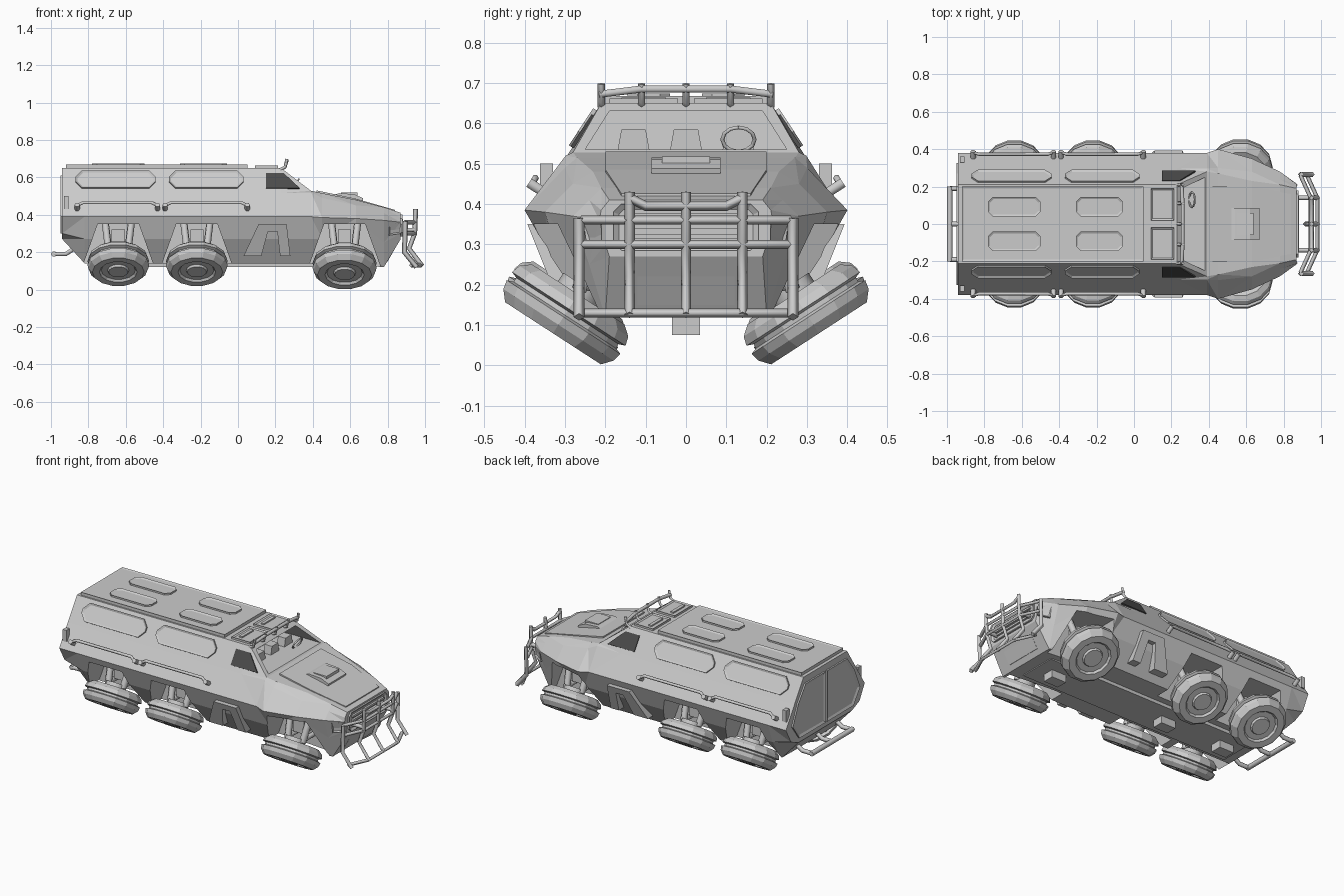
import bpy
import bmesh
from math import radians, cos, sin, tau
from mathutils import Matrix, Vector

cube = bpy.data.objects.get("Cube")
if cube:
    bpy.data.objects.remove(cube, do_unlink=True)


def make_material(name, value):
    mat = bpy.data.materials.new(name)
    mat.use_nodes = True
    colour = (value, value, value, 1)
    mat.diffuse_color = colour
    mat.node_tree.nodes["Principled BSDF"].inputs["Base Color"].default_value = colour
    return mat


GREY = make_material("armour grey", 0.6)
DARK = make_material("dark window", 0.07)


def add_object(name, data, mirror=False, mat=GREY):
    obj = bpy.data.objects.new(name, data)
    bpy.context.collection.objects.link(obj)
    data.materials.append(mat)
    if mirror:
        mod = obj.modifiers.new("Mirror", 'MIRROR')
        mod.use_axis = (False, True, False)
        mod.use_mirror_merge = False
    return obj


def finish(name, bm, **options):
    mesh = bpy.data.meshes.new(name)
    bmesh.ops.recalc_face_normals(bm, faces=bm.faces)
    bm.to_mesh(mesh)
    bm.free()
    return add_object(name, mesh, **options)


def loft(bm, rings):
    """Skin closed rings of points and cap both ends; returns the last cap."""
    loops = [[bm.verts.new(p) for p in ring] for ring in rings]
    for a, b in zip(loops, loops[1:]):
        for i in range(len(a)):
            j = (i + 1) % len(a)
            bm.faces.new((a[i], a[j], b[j], b[i]))
    bm.faces.new(loops[0])
    return bm.faces.new(loops[-1])


def prism(name, points, push, inset=0, sink=0, **options):
    """Extrude a polygon along a vector, optionally with a sunken outer face."""
    bm = bmesh.new()
    push = Vector(push)
    cap = loft(bm, [points, [Vector(p) + push for p in points]])
    bmesh.ops.recalc_face_normals(bm, faces=bm.faces)
    if inset:
        bmesh.ops.inset_region(bm, faces=[cap], thickness=inset, depth=-sink)
    return finish(name, bm, **options)


def box(name, x, y, z, **options):
    base = [(x[0], y[0], z[0]), (x[1], y[0], z[0]), (x[1], y[1], z[0]), (x[0], y[1], z[0])]
    return prism(name, base, (0, 0, z[1] - z[0]), **options)


def rod(name, points, radius, mirror=False, sides=1):
    curve = bpy.data.curves.new(name, 'CURVE')
    curve.dimensions = '3D'
    curve.bevel_depth = radius
    curve.bevel_resolution = sides
    curve.use_fill_caps = True
    spline = curve.splines.new('POLY')
    spline.points.add(len(points) - 1)
    for target, p in zip(spline.points, points):
        target.co = (*p, 1)
    return add_object(name, curve, mirror)


def octagon(u, v, c):
    (a, b), (d, e) = u, v
    return [(a + c, d), (b - c, d), (b, d + c), (b, e - c),
            (b - c, e), (a + c, e), (a, e - c), (a, d + c)]


def cut(target, cutter):
    mod = target.modifiers.new("Cut", 'BOOLEAN')
    mod.operation = 'DIFFERENCE'
    mod.solver = 'EXACT'
    mod.object = cutter
    cutter.hide_render = True
    bpy.context.view_layer.objects.active = target
    bpy.ops.object.modifier_apply(modifier=mod.name)
    bpy.data.objects.remove(cutter, do_unlink=True)


def side(x, z):
    """Point on the sloped upper side wall."""
    return Vector((x, 0.38 - (z - 0.39) * 0.654, z))


def screen(y, z):
    """Point on the sloped windscreen."""
    return Vector((0.39 - (z - 0.528) * 1.31, y, z))


OUT = Vector((0, 0.837, 0.547))
WHEELS = (-0.64, -0.22, 0.57)

# Hull: half sections from floor to roof, lofted from tail to nose
main = [(.25, .14), (.335, .27), (.38, .39), (.298, .515), (.21, .65)]
stations = [
    (-.94, [(.26, .27), (.33, .3)] + main[2:]),
    (-.82, main),
    (.23, main),
    (.39, main[:3] + [(.298, .52), (.28, .528)]),
    (.45, main[:2] + [(.4, .385), (.3, .49), (.27, .515)]),
    (.63, [(.24, .13), (.31, .25), (.35, .38), (.28, .45), (.23, .48)]),
    (.78, [(.2, .12), (.24, .25), (.28, .37), (.24, .41), (.21, .44)]),
    (.87, [(.19, .27), (.2, .3), (.215, .36), (.21, .385), (.19, .41)]),
]
bm = bmesh.new()
loft(bm, [[(x, y, z) for y, z in half] + [(x, -y, z) for y, z in reversed(half)]
          for x, half in stations])
bmesh.ops.connect_verts_nonplanar(bm, angle_limit=0.01, faces=bm.faces)
hull = finish("hull", bm)

# Wheel arches and open windscreen
for x in WHEELS:
    arch = [(x - .2, .1), (x - .11, .35), (x + .11, .35), (x + .2, .1)]
    for s in (-1, 1):
        cut(hull, prism("arch_cutter", [(u, s * .16, z) for u, z in arch], (0, s * .4, 0)))
opening = [screen(-.25, .535), screen(.25, .535), screen(.19, .63), screen(-.19, .63)]
cut(hull, prism("screen_cutter", [p + Vector((.06, 0, 0)) for p in opening], (-.3, 0, 0)))

# Cab interior
for y in (-.13, 0, .13):
    prism("seat", [(.2, y - .04, .53), (.2, y + .04, .53), (.2, y + .03, .585), (.2, y - .03, .585)],
          (.05, 0, 0))
wheel_ring = [(.31 + .015 * cos(t * tau / 12), .13 + .04 * sin(t * tau / 12),
               .56 + .03 * cos(t * tau / 12)) for t in range(13)]
rod("steering_wheel", wheel_ring, .005)

# Roof plate, roof panels and cab hatches
box("roof_plate", (-.92, .05), (-.2, .2), (.645, .668), inset=.015, sink=.004)
for span in ((-.78, -.5), (-.31, -.06)):
    prism("roof_panel", [(x, y, .66) for x, y in octagon(span, (.04, .145), .025)],
          (0, 0, .014), inset=.012, sink=.006, mirror=True)
box("cab_hatch", (.09, .215), (.02, .19), (.645, .662), inset=.012, sink=.006, mirror=True)
box("hatch_handle", (.12, .14), (.05, .16), (.65, .664), mirror=True)

# Upper side panels, grab rails and side windows
for span in ((-.87, -.44), (-.37, .03)):
    prism("side_panel", [side(x, z) - OUT * .004 for x, z in octagon(span, (.54, .632), .035)],
          OUT * .014, inset=.012, sink=.007, mirror=True)
for a, b in ((-.86, -.43), (-.39, .05)):
    foot_a, foot_b = side(a, .43), side(b, .43)
    lift = OUT * .035
    rod("grab_rail", [foot_a, foot_a + lift, side(a + .03, .445) + lift,
                      side(b - .03, .445) + lift, foot_b + lift, foot_b], .009, True)
    for foot in (foot_a, foot_b):
        rod("rail_bracket", [foot - lift * .3, foot + lift * 1.2], .014, True)
pane = [side(.15, .62), side(.245, .62), side(.33, .54), side(.15, .54)]
prism("side_window", [p - OUT * .004 for p in pane], OUT * .009, mirror=True, mat=DARK)
box("tail_lamp", (-.93, -.905), (.33, .362), (.43, .5), mirror=True)

# Side steps below the doors
step = [(.03, .18), (.11, .35), (.26, .35), (.28, .18), (.225, .18), (.21, .31), (.16, .31), (.125, .18)]
prism("side_step", [(x, .25 + (z - .18) * .4, z) for x, z in step], (0, .075, 0), mirror=True)
# Floor beam and axle housings
box("floor_beam", (-.75, .7), (-.12, .12), (.12, .16))
for x in WHEELS:
    box("axle_housing", (x - .05, x + .05), (-.035, .035), (.075, .15))

# Rear doors and rear bumper
door = [(.008, .3), (.26, .3), (.325, .39), (.27, .515), (.2, .61), (.008, .61)]
prism("rear_door", [(-.935, y, z) for y, z in door], (-.014, 0, 0), inset=.018, sink=.007, mirror=True)
rod("rear_bumper", [(-.985, -.2, .19), (-.985, .2, .19)], .015)
for y in (-.19, 0, .19):
    rod("bumper_arm", [(-.86, y, .23), (-.92, y, .19), (-.985, y, .19)], .013)

# Hood plate, air scoop and fender plates
hood = [(.42, .2, .518), (.63, .2, .474), (.84, .16, .414)]
for a, b in zip(hood, hood[1:]):
    prism("hood_plate", [a, b, (b[0], -b[1], b[2]), (a[0], -a[1], a[2])], (0, 0, .012))
scoop = [(.46, .49), (.54, .515), (.62, .51), (.67, .488), (.66, .45), (.5, .45)]
prism("hood_scoop", [(x, -.085, z) for x, z in scoop], (0, .17, 0))
box("scoop_vent", (.55, .64), (-.06, .06), (.5, .518))

# Nose grille and lower guard plate
prism("nose_grille", [(.865, y, z) for y, z in octagon((-.18, .18), (.285, .4), .02)],
      (.015, 0, 0), inset=.018, sink=.012)
for z in (.32, .345, .37):
    box("grille_slat", (.865, .882), (-.15, .15), (z - .006, z + .006))
plate = [(.79, .15), (.79, .18), (.845, .255), (.86, .255), (.8, .15)]
prism("skid_plate", [(x, -.12, z) for x, z in plate], (0, .24, 0))
prism("headlight", [(.8, .225, .29), (.865, .19, .3), (.865, .19, .35), (.8, .235, .36)],
      (.01, .02, 0), inset=.01, sink=.006, mirror=True)

# Brush guard: bent uprights joined by cross bars
upright = [(.95, .43), (.945, .3), (.915, .22), (.985, .125)]
for y in (-.14, 0, .14):
    rod("guard_upright", [(x, y, z) for x, z in upright], .013, sides=0)
outer = [(.895, .365), (.89, .2), (.955, .12)]
rod("guard_outer_upright", [(x, .265, z) for x, z in outer], .014, True, 0)
for z, shift in ((.36, 0), (.3, 0), (.13, .035)):
    half = [(.89 + shift, .26, z), (.945 + shift, .14, z)]
    rod("guard_bar", half + [(x, -y, z) for x, y, z in reversed(half)], .011, sides=0)
rod("guard_top_bar", [(.95, -.14, .415), (.95, -.1, .395), (.95, .1, .395), (.95, .14, .415)], .012, sides=0)
rod("guard_mount", [(.84, .14, .32), (.945, .14, .32)], .012, True)

# Roof rack bar above the windscreen
rod("roof_bar", [(.255, -.215, .672), (.26, -.11, .685), (.26, .11, .685), (.255, .215, .672)], .01)
for y in (-.21, -.11, 0, .11, .21):
    rod("roof_bar_post", [(.225, y, .64), (.252, y, .655), (.262, y, .698)], .009, sides=0)

# Splayed wheels with grooved tyres, and their suspension
profile = [(.07, -.055), (.14, -.055), (.165, -.035), (.172, -.012), (.155, -.006), (.155, .006),
           (.172, .012), (.167, .035), (.145, .06), (.105, .06), (.095, .048), (.06, .048), (.054, .06)]
SIDES = 14
for x in WHEELS:
    front = x > 0
    size, height = (1, .13) if front else (.96, .142)
    bm = bmesh.new()
    loft(bm, [[(r * cos(i * tau / SIDES), r * sin(i * tau / SIDES), w) for i in range(SIDES)]
              for r, w in profile])
    place = (Matrix.Translation((x, .297, height)) @ Matrix.Rotation(radians(213), 4, 'X')
             @ Matrix.Scale(size, 4))
    bm.transform(place)
    finish("wheel", bm, mirror=True)
    hub = place @ Vector((0, 0, -.08))
    rod("wheel_hub", [place @ Vector((0, 0, -.03)), hub], .06, True, 2)
    for dx in (-.05, .05):
        rod("suspension_arm", [(x + dx, .14, .2), hub + Vector((dx, 0, 0))], .014, True)
        rod("shock_absorber", [(x + dx * 1.4, .2, .36), hub + Vector((dx, .01, -.01))], .02, True)
    box("spring_block", (x - .035, x + .035), (.14, .23), (.22, .32), mirror=True)
